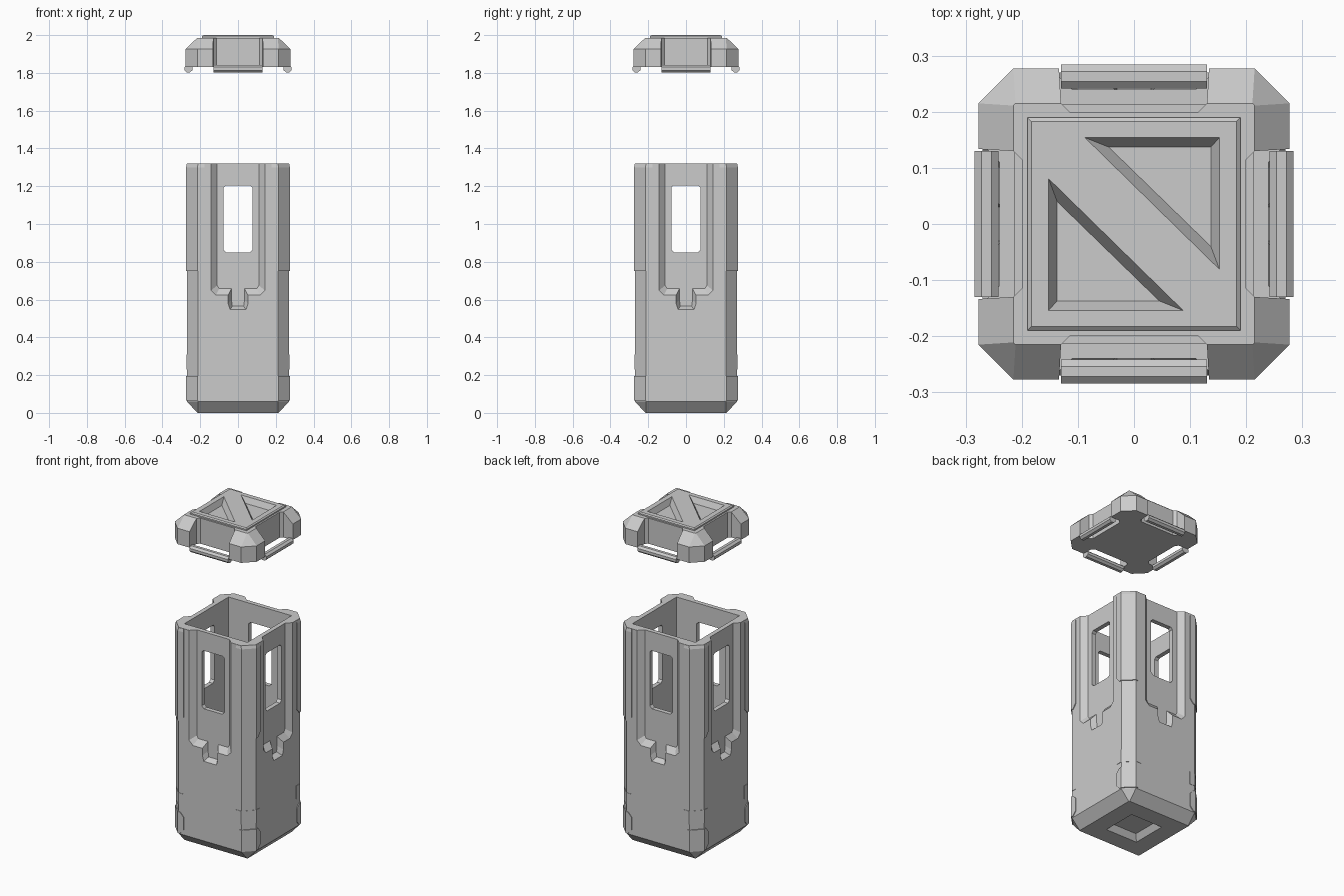
import bpy, bmesh, math
from mathutils import Matrix

if "Cube" in bpy.data.objects:
    bpy.data.objects.remove(bpy.data.objects["Cube"])


def loft(name, rings, turn=0):
    """Closed solid through equal-length rings of points, turned about z."""
    bm = bmesh.new()
    rows = [[bm.verts.new(p) for p in r] for r in rings]
    n = len(rows[0])
    for a, b in zip(rows, rows[1:]):
        for i in range(n):
            j = (i + 1) % n
            bm.faces.new((a[i], a[j], b[j], b[i]))
    bm.faces.new(rows[0][::-1])
    bm.faces.new(rows[-1])
    bmesh.ops.rotate(bm, verts=bm.verts, cent=(0, 0, 0),
                     matrix=Matrix.Rotation(turn * math.pi / 2, 3, 'Z'))
    bmesh.ops.recalc_face_normals(bm, faces=bm.faces)
    me = bpy.data.meshes.new(name)
    bm.to_mesh(me)
    bm.free()
    ob = bpy.data.objects.new(name, me)
    bpy.context.collection.objects.link(ob)
    return ob


def boolean(ob, tool, op='DIFFERENCE'):
    m = ob.modifiers.new("cut", 'BOOLEAN')
    m.operation, m.object, m.solver = op, tool, 'EXACT'
    bpy.context.view_layer.objects.active = ob
    bpy.ops.object.modifier_apply(modifier=m.name)
    bpy.data.objects.remove(tool)


def octagon(h, c, z):
    return [(x, y, z) for x, y in ((c, -h), (h, -c), (h, c), (c, h),
                                   (-c, h), (-h, c), (-h, -c), (-c, -h))]


def square(h, z):
    return [(-h, -h, z), (h, -h, z), (h, h, z), (-h, h, z)]


def mirrored(half, y):
    """Right half of a front-facing outline, mirrored into a full ring."""
    return [(x, y, z) for x, z in half] + [(-x, y, z) for x, z in half[::-1]]


# Hollow body with chamfered corners and foot
body = loft("body", [octagon(.215, .211, 0), octagon(.27, .212, .06), octagon(.27, .212, 1.32)])
boolean(body, loft("cavity", [square(.213, .07), square(.213, 1.4)]))
boolean(body, loft("foot_recess", [square(.115, -.01), square(.085, .035)]))

# Side recesses with a notch below, and rounded windows
outer = [(.147, 1.4), (.147, .645), (.12, .617), (.055, .617), (.055, .575), (.045, .543)]
inner = [(.11, 1.4), (.11, .675), (.1, .658), (.035, .658), (.035, .6), (.03, .565)]
window = [(.065, 1.205), (.077, 1.193), (.077, .865), (.062, .85)]
for k in range(4):
    boolean(body, loft("recess", [mirrored(outer, -.275), mirrored(inner, -.24)], k))
    boolean(body, loft("window", [mirrored(window, -.3), mirrored(window, -.15)], k))


# Raised guards wrapped around the body corners
def guard_ring(edge, z, out=.275):
    c = out - .06
    return [(edge, out, z), (c, out, z), (out, c, z), (out, edge, z),
            (.262, edge, z), (.262, .21, z), (.21, .262, z), (edge, .262, z)]


for k in range(4):
    loft(f"upper_guard_{k}", [guard_ring(.2, .75), guard_ring(.177, .777),
                              guard_ring(.177, 1.3), guard_ring(.177, 1.318, .271)], k)
    loft(f"middle_guard_{k}", [guard_ring(.176, .23, .272), guard_ring(.176, .31, .272)], k)
    loft(f"lower_guard_{k}", [guard_ring(.2, .065), guard_ring(.177, .09),
                              guard_ring(.177, .17), guard_ring(.2, .195)], k)

# Floating lid: chamfered block with a raised square plate
lid = loft("lid", [octagon(.277, .215, 1.83), octagon(.277, .215, 1.927), octagon(.215, .211, 1.986)])
for k in range(4):
    notch = [(-.135, -.3), (.135, -.3), (.13, -.215), (.115, -.2), (-.115, -.2), (-.13, -.215)]
    boolean(lid, loft("lid_notch", [[(x, y, z) for x, y in notch] for z in (1.7, 2.1)], k))
boolean(lid, loft("plate", [square(.19, 1.95), square(.19, 1.994), square(.183, 2.0)]), 'UNION')

# Two triangular pockets leaving a diagonal rib
top = [(-.09, .155), (.153, .155), (.153, -.083)]
low = [(-.045, .137), (.137, .137), (.137, -.04)]
for k in (0, 2):
    boolean(lid, loft("pocket", [[(x, y, 2.002) for x, y in top],
                                 [(x, y, 1.966) for x, y in low]], k))

# Octagonal bars across the lid notches
for k in range(4):
    ring = [(-.263 + .023 * math.cos(a), 1.822 + .021 * math.sin(a))
            for a in [math.pi / 8 + i * math.pi / 4 for i in range(8)]]
    loft(f"lid_bar_{k}", [[(x, y, z) for y, z in ring] for x in (-.13, .13)], k)
